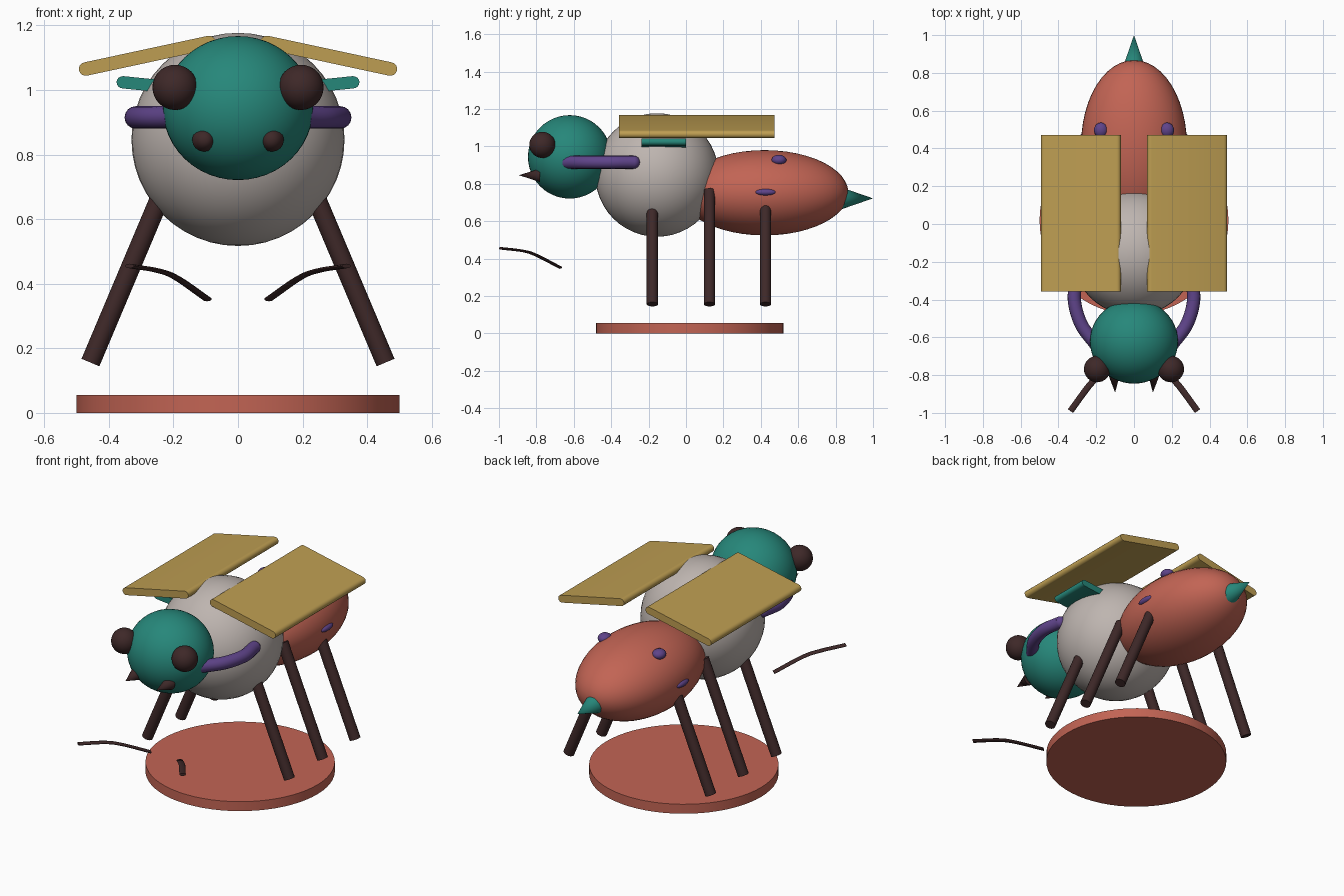
import bpy, bmesh, math
from mathutils import Matrix, Vector

if "Cube" in bpy.data.objects:
    bpy.data.objects.remove(bpy.data.objects["Cube"])


def material(name, *rgb):
    lin = [((c / 255 + 0.055) / 1.055) ** 2.4 for c in rgb] + [1]
    m = bpy.data.materials.new(name)
    m.use_nodes = True
    m.diffuse_color = lin
    m.node_tree.nodes["Principled BSDF"].inputs["Base Color"].default_value = lin
    return m


teal = material("teal", 38, 135, 122)
gold = material("gold", 190, 158, 82)
grey = material("warm grey", 190, 181, 176)
red = material("brick red", 194, 100, 84)
purple = material("purple", 95, 68, 138)
dark = material("dark brown", 62, 40, 40)


def finish(name, bm, mat):
    bmesh.ops.recalc_face_normals(bm, faces=bm.faces)
    me = bpy.data.meshes.new(name)
    bm.to_mesh(me)
    bm.free()
    ob = bpy.data.objects.new(name, me)
    bpy.context.collection.objects.link(ob)
    me.materials.append(mat)
    bpy.ops.object.select_all(action='DESELECT')
    ob.select_set(True)
    bpy.context.view_layer.objects.active = ob
    bpy.ops.object.shade_smooth_by_angle(angle=math.radians(35))
    return ob


def ellipsoid(name, center, radii, mat, seg=32):
    bm = bmesh.new()
    m = Matrix.Translation(center) @ Matrix.Diagonal((*radii, 1))
    bmesh.ops.create_uvsphere(bm, u_segments=seg, v_segments=seg // 2, radius=1, matrix=m)
    return finish(name, bm, mat)


def rod(name, a, b, r1, r2, mat, seg=24):
    """Cylinder or cone running from a to b."""
    a, b = Vector(a), Vector(b)
    rot = (b - a).to_track_quat('Z', 'Y').to_matrix().to_4x4()
    bm = bmesh.new()
    bmesh.ops.create_cone(bm, cap_ends=True, segments=seg, radius1=r1, radius2=r2,
                          depth=(b - a).length, matrix=Matrix.Translation((a + b) / 2) @ rot)
    return finish(name, bm, mat)


def smooth_path(pts, steps=6):
    """Catmull-Rom path through the points."""
    p = [Vector(v) for v in pts]
    p = [2 * p[0] - p[1]] + p + [2 * p[-1] - p[-2]]
    out = []
    for i in range(1, len(p) - 2):
        a, b, c, d = p[i - 1:i + 3]
        for k in range(steps):
            t = k / steps
            out.append((2 * b + (c - a) * t + (2 * a - 5 * b + 4 * c - d) * t**2
                        + (3 * b - a - 3 * c + d) * t**3) / 2)
    return out + [p[-2]]


def sweep(name, pts, wide, high, mat, seg=16):
    """Tube with an elliptical section, capped at both ends."""
    path = smooth_path(pts)
    bm = bmesh.new()
    rings = []
    for i, p in enumerate(path):
        tan = (path[min(i + 1, len(path) - 1)] - path[max(i - 1, 0)]).normalized()
        side = tan.cross(Vector((0, 0, 1))).normalized()
        up = side.cross(tan)
        angles = [math.tau * k / seg for k in range(seg)]
        rings.append([bm.verts.new(p + side * wide * math.cos(t) + up * high * math.sin(t))
                      for t in angles])
    for r, q in zip(rings, rings[1:]):
        for k in range(seg):
            n = (k + 1) % seg
            bm.faces.new((r[k], r[n], q[n], q[k]))
    bm.faces.new(rings[0])
    bm.faces.new(rings[-1])
    return finish(name, bm, mat)


def slab(name, inner, outer, r, y0, y1, mat):
    """Plate with round long edges; inner and outer are (x, z) edge centres."""
    a, b = Vector(inner), Vector(outer)
    d = (b - a).normalized()
    n = Vector((-d.y, d.x))
    prof = []
    for c, sign in ((b, 1), (a, -1)):
        for k in range(9):
            t = -math.pi / 2 + math.pi * k / 8
            prof.append(c + sign * r * (d * math.cos(t) + n * math.sin(t)))
    bm = bmesh.new()
    face = bm.faces.new([bm.verts.new((p.x, y0, p.y)) for p in prof])
    ext = bmesh.ops.extrude_face_region(bm, geom=[face])
    verts = [v for v in ext["geom"] if isinstance(v, bmesh.types.BMVert)]
    bmesh.ops.translate(bm, verts=verts, vec=(0, y1 - y0, 0))
    return finish(name, bm, mat)


# Base and body
rod("base_disc", (0, 0.02, 0), (0, 0.02, 0.055), 0.5, 0.5, red, 64)
ellipsoid("thorax", (0, -0.155, 0.847), (0.33, 0.33, 0.33), grey, 48)
ellipsoid("abdomen", (0, 0.42, 0.752), (0.28, 0.448, 0.228), red, 48)
ellipsoid("head", (0, -0.622, 0.944), (0.233, 0.223, 0.223), teal, 48)
rod("stinger", (0, 0.82, 0.722), (0, 1.0, 0.722), 0.062, 0, teal)

# Paired parts
for side, s in (("left", 1), ("right", -1)):
    ellipsoid(side + "_eye", (s * 0.195, -0.768, 1.008), (0.07, 0.07, 0.07), dark)
    rod(side + "_mandible", (s * 0.106, -0.78, 0.845), (s * 0.1, -0.893, 0.846),
        0.036, 0, dark, 16)

    # Wings
    slab(side + "_fore_wing", (s * 0.09, 1.147), (s * 0.472, 1.065), 0.021, -0.358, 0.472, gold)
    slab(side + "_hind_wing", (s * 0.12, 1.0), (s * 0.357, 1.024), 0.019, -0.238, 0.0, teal)

    # Arms curving from the thorax to the head
    arm = [(s * 0.3, -0.28, 0.915), (s * 0.316, -0.4, 0.915),
           (s * 0.28, -0.53, 0.915), (s * 0.2, -0.64, 0.915)]
    sweep(side + "_arm", arm, 0.035, 0.035, purple)
    for label, p in (("shoulder", arm[0]), ("hand", arm[-1])):
        ellipsoid(side + "_" + label, p, (0.035,) * 3, purple, 16)

    # Feelers
    sweep(side + "_feeler", [(s * 0.095, -0.672, 0.352), (s * 0.19, -0.8, 0.418),
                             (s * 0.25, -0.872, 0.441), (s * 0.336, -0.99, 0.455)],
          0.017, 0.007, dark, 12)

    # Legs
    for label, y in (("front", -0.18), ("middle", 0.125), ("rear", 0.425)):
        rod(f"{side}_{label}_leg", (s * 0.457, y, 0.156), (s * 0.2, y, 0.765), 0.03, 0.03, dark)

    # Abdomen spots
    ellipsoid(side + "_upper_spot", (s * 0.175, 0.497, 0.927), (0.037, 0.04, 0.028), purple, 20)
    ellipsoid(side + "_side_spot", (s * 0.272, 0.425, 0.755), (0.02, 0.056, 0.018), purple, 20)
